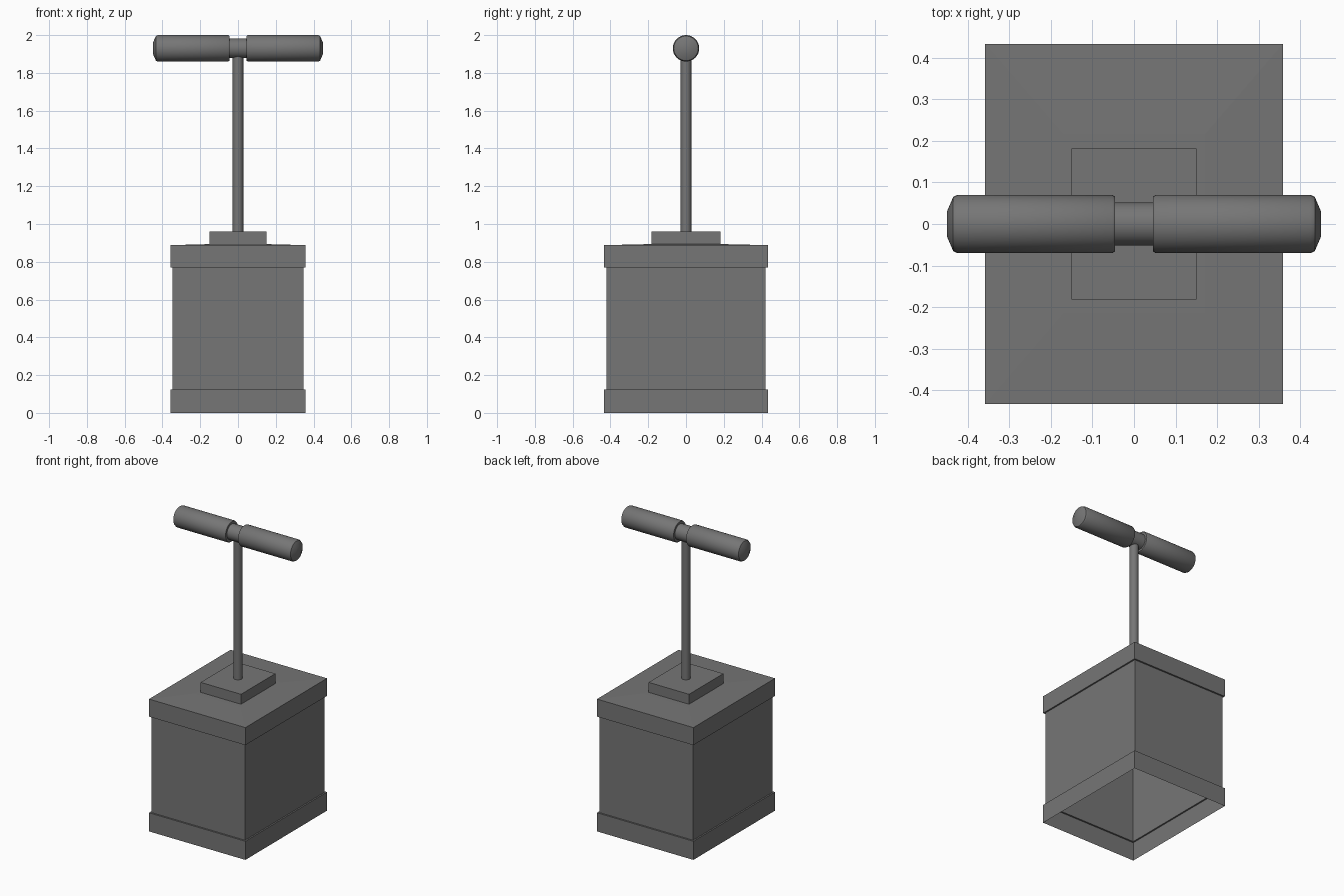
import bpy
import bmesh
from math import cos, sin, tau

cube = bpy.data.objects.get("Cube")
if cube:
    bpy.data.objects.remove(cube, do_unlink=True)

grey = bpy.data.materials.new("dark grey")
grey.use_nodes = True
colour = (0.18, 0.18, 0.18, 1)
grey.diffuse_color = colour
grey.node_tree.nodes["Principled BSDF"].inputs["Base Color"].default_value = colour


def loft(name, rings, cap_start=True, cap_end=True, smooth=False):
    """Skin a list of vertex rings into one object."""
    bm = bmesh.new()
    loops = [[bm.verts.new(p) for p in ring] for ring in rings]
    for a, b in zip(loops, loops[1:]):
        for i in range(len(a)):
            j = (i + 1) % len(a)
            bm.faces.new((a[i], a[j], b[j], b[i]))
    if cap_start:
        bm.faces.new(loops[0][::-1])
    if cap_end:
        bm.faces.new(loops[-1])
    mesh = bpy.data.meshes.new(name)
    bm.to_mesh(mesh)
    bm.free()
    mesh.materials.append(grey)
    obj = bpy.data.objects.new(name, mesh)
    bpy.context.collection.objects.link(obj)
    if smooth:
        bpy.ops.object.select_all(action="DESELECT")
        obj.select_set(True)
        bpy.context.view_layer.objects.active = obj
        bpy.ops.object.shade_smooth_by_angle(angle=0.6)
    return obj


def rect(x, y, z):
    return [(-x, -y, z), (x, -y, z), (x, y, z), (-x, y, z)]


def circle_z(r, z, n=16):
    return [(r * cos(tau * i / n), r * sin(tau * i / n), z) for i in range(n)]


def circle_x(r, x, z, n=32):
    return [(x, r * cos(tau * i / n), z + r * sin(tau * i / n)) for i in range(n)]


# Hollow box, open underneath, with a wider band at the bottom and top
BAND, BODY = (0.358, 0.433), (0.348, 0.422)
loft("box", [rect(*BAND, 0), rect(*BAND, 0.125), rect(*BODY, 0.125),
             rect(*BODY, 0.77), rect(*BAND, 0.77), rect(*BAND, 0.888),
             rect(0.17, 0.215, 0.893)], cap_start=False)

# Raised plate on the lid
loft("lid_plate", [rect(0.15, 0.182, 0.89), rect(0.15, 0.182, 0.96)])

# Plunger rod
loft("plunger_rod", [circle_z(0.028, 0.955), circle_z(0.028, 1.92)], smooth=True)

# Turned handle: narrow waist, two chamfered grips, domed ends
half = [(0.046, 0.052), (0.046, 0.066), (0.052, 0.07), (0.425, 0.07),
        (0.435, 0.065), (0.45, 0.03)]
profile = [(-x, r) for x, r in reversed(half)] + half
loft("handle", [circle_x(r, x, 1.93) for x, r in profile], smooth=True)
